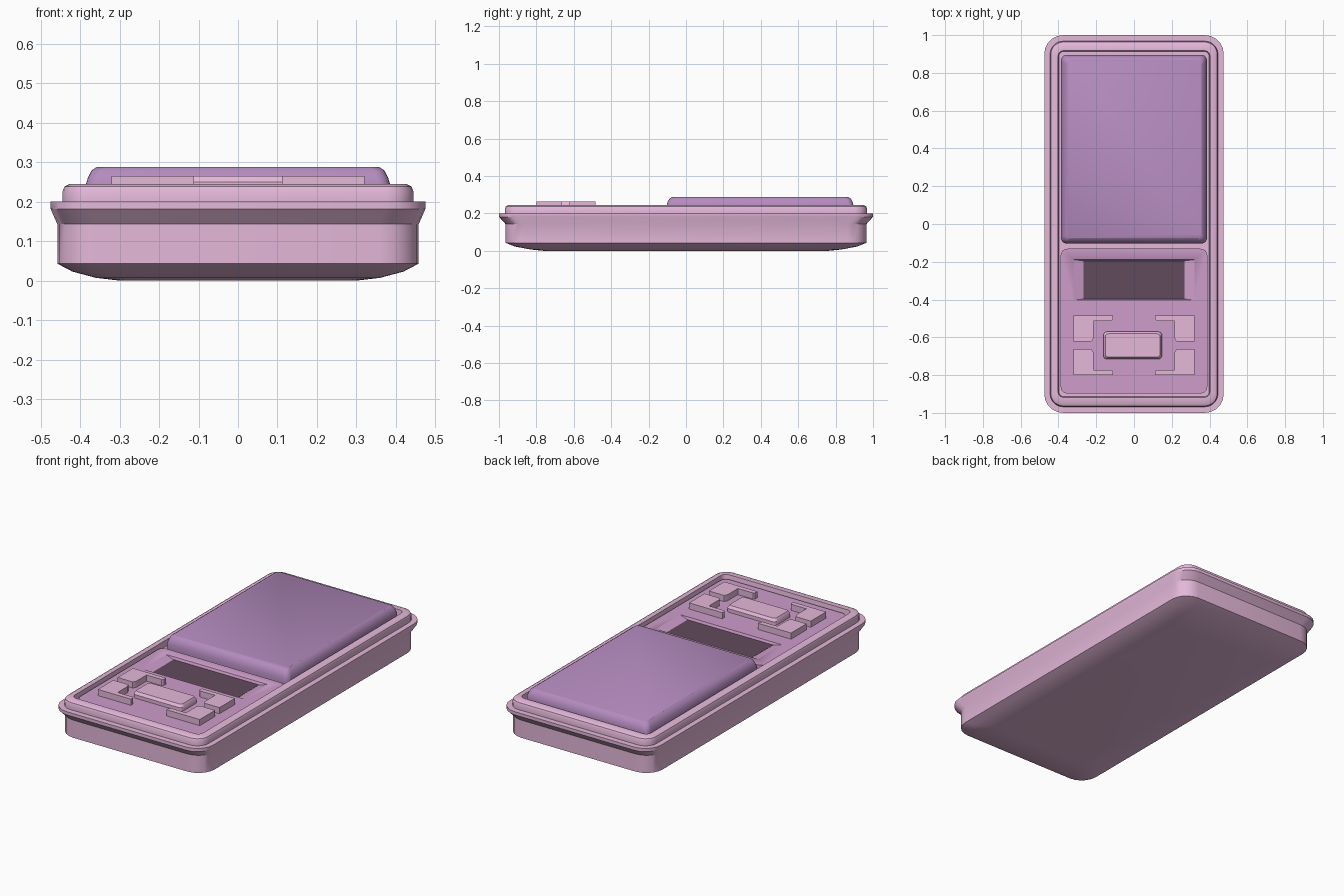
import bpy, bmesh
from math import sin, cos, pi, radians

if "Cube" in bpy.data.objects:
    bpy.data.objects.remove(bpy.data.objects["Cube"])


def material(name, r, g, b):
    m = bpy.data.materials.new(name)
    m.diffuse_color = (r, g, b, 1)
    m.use_nodes = True
    m.node_tree.nodes["Principled BSDF"].inputs["Base Color"].default_value = m.diffuse_color
    return m


PINK = material("pink_plastic", 0.78, 0.48, 0.70)
MAUVE = material("mauve_panel", 0.62, 0.34, 0.60)
PURPLE = material("purple_tray", 0.46, 0.26, 0.52)
DARK = material("dark_glass", 0.12, 0.07, 0.11)


def finish(name, bm, mat, angle=35):
    bmesh.ops.recalc_face_normals(bm, faces=bm.faces)
    me = bpy.data.meshes.new(name)
    bm.to_mesh(me)
    bm.free()
    me.materials.append(mat)
    me.shade_smooth()
    me.set_sharp_from_angle(angle=radians(angle))
    ob = bpy.data.objects.new(name, me)
    bpy.context.collection.objects.link(ob)
    return ob


def rounded(hx, hy, r, n=5):
    """Outline of a rounded rectangle; r = 0 gives four corners."""
    if r == 0:
        return [(hx, hy), (-hx, hy), (-hx, -hy), (hx, -hy)]
    return [(sx * (hx - r) + r * cos(a), sy * (hy - r) + r * sin(a))
            for q, (sx, sy) in enumerate([(1, 1), (-1, 1), (-1, -1), (1, -1)])
            for a in [(q + i / n) * pi / 2 for i in range(n + 1)]]


def loft(name, rings, mat, cx=0, cy=0, caps=True, angle=35):
    """Skin rings of (half x, half y, corner radius, z)."""
    bm = bmesh.new()
    loops = [[bm.verts.new((cx + x, cy + y, z)) for x, y in rounded(hx, hy, r)]
             for hx, hy, r, z in rings]
    for a, b in zip(loops, loops[1:]):
        for i in range(len(a)):
            j = (i + 1) % len(a)
            bm.faces.new((a[i], a[j], b[j], b[i]))
    if caps:
        bm.faces.new(loops[0][::-1])
        bm.faces.new(loops[-1])
    return finish(name, bm, mat, angle)


def prism(name, pts, z0, z1, mat):
    bm = bmesh.new()
    face = bm.faces.new([bm.verts.new((x, y, z0)) for x, y in pts])
    ext = bmesh.ops.extrude_face_region(bm, geom=[face])
    top = [v for v in ext["geom"] if isinstance(v, bmesh.types.BMVert)]
    bmesh.ops.translate(bm, verts=top, vec=(0, 0, z1 - z0))
    return finish(name, bm, mat)


# Case: curved underside, straight wall, flared lip, stepped rim, sunken floor
loft("case", [
    (0.30, 0.76, 0.06, 0.0), (0.36, 0.83, 0.07, 0.007),
    (0.42, 0.915, 0.09, 0.023), (0.458, 0.965, 0.10, 0.043),
    (0.458, 0.965, 0.10, 0.143), (0.475, 1.0, 0.10, 0.182),
    (0.475, 1.0, 0.10, 0.20), (0.445, 0.968, 0.07, 0.20),
    (0.445, 0.968, 0.07, 0.225), (0.440, 0.963, 0.065, 0.238),
    (0.427, 0.950, 0.055, 0.245), (0.402, 0.918, 0.03, 0.245),
    (0.398, 0.914, 0.028, 0.212)], PINK)

# Weighing tray with rounded shoulders
loft("weighing_tray", [
    (0.386, 0.50, 0.03, 0.213), (0.386, 0.50, 0.03, 0.243),
    (0.380, 0.494, 0.03, 0.262), (0.371, 0.485, 0.027, 0.279),
    (0.358, 0.471, 0.022, 0.288)], PURPLE, cy=0.396, angle=30)

# Control panel with an opening for the display
panel = loft("control_panel", [(0.388, 0.383, 0.035, 0.213),
                               (0.388, 0.383, 0.035, 0.230)], MAUVE, cy=-0.514)
cutter = loft("display_cutter", [(0.32, 0.107, 0, 0.20),
                                 (0.32, 0.107, 0, 0.25)], MAUVE, cy=-0.296)
cutter.hide_render = True
cutter.hide_set(True)
cut = panel.modifiers.new("display_opening", "BOOLEAN")
cut.operation = "DIFFERENCE"
cut.object = cutter

# Display: sloping surround and dark glass
loft("display_surround", [(0.32, 0.107, 0, 0.230), (0.268, 0.101, 0, 0.216)],
     MAUVE, cy=-0.296, caps=False, angle=20)
prism("display_glass", [(-0.268, -0.397), (0.268, -0.397),
                        (0.268, -0.195), (-0.268, -0.195)], 0.213, 0.217, DARK)

# Four corner keys, each an L with a small inner chamfer
for name, y0, s in (("upper_keys", -0.485, -1), ("lower_keys", -0.80, 1)):
    shape = [(0.32, 0), (0.32, 0.138), (0.225, 0.138), (0.215, 0.12),
             (0.215, 0.028), (0.12, 0.028), (0.112, 0.02), (0.112, 0)]
    keys = prism(name, [(x, y0 + s * y) for x, y in shape], 0.225, 0.265, PINK)
    keys.modifiers.new("mirror_x", "MIRROR")

# Central key
loft("central_key", [(0.155, 0.073, 0.02, 0.225), (0.155, 0.073, 0.02, 0.250),
                     (0.145, 0.062, 0.016, 0.265)], PINK, cx=-0.007, cy=-0.643)
